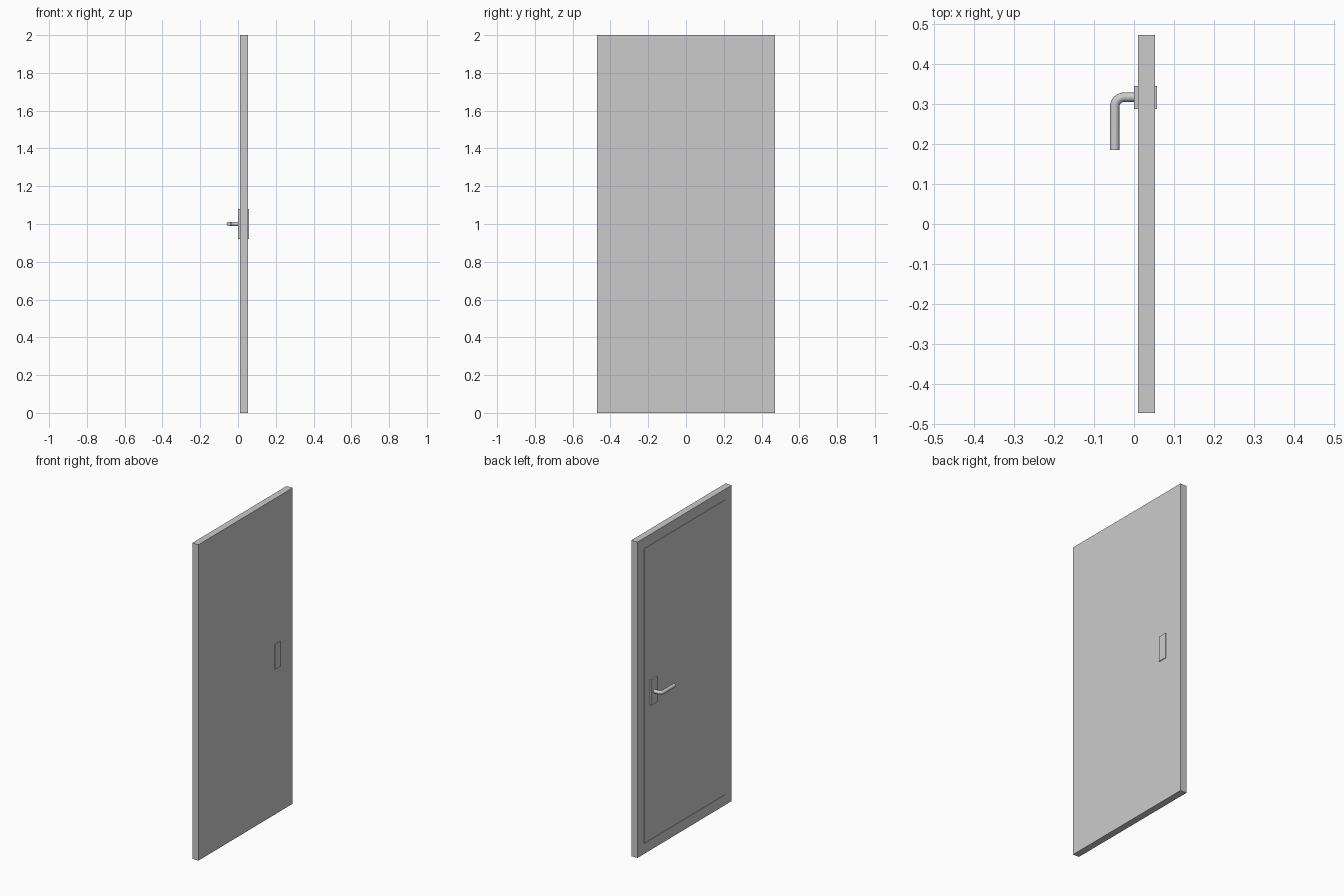
import bpy, bmesh, math

if "Cube" in bpy.data.objects:
    bpy.data.objects.remove(bpy.data.objects["Cube"])


def box(name, lo, hi):
    """Axis-aligned box between two corners."""
    bm = bmesh.new()
    bmesh.ops.create_cube(bm, size=1)
    for v in bm.verts:
        v.co = [(a + b) / 2 + c * (b - a) for a, b, c in zip(lo, hi, v.co)]
    me = bpy.data.meshes.new(name)
    bm.to_mesh(me)
    bm.free()
    ob = bpy.data.objects.new(name, me)
    bpy.context.collection.objects.link(ob)
    return ob


# Door leaf
W, X0, X1 = 0.4715, 0.01, 0.053
leaf = box("door_leaf", (X0, -W, 0), (X1, W, 2))

# Fine U-shaped groove in the handle-side face
inset, gw, depth = 0.065, 0.004, 0.003
ya, yb, za, zb = -W + inset, W - inset, inset, 2 - inset
outline = [(ya, za), (yb, za), (yb, zb), (ya, zb),
           (ya, zb - gw), (yb - gw, zb - gw), (yb - gw, za + gw), (ya, za + gw)]
bm = bmesh.new()
face = bm.faces.new([bm.verts.new((X0 - 0.01, y, z)) for y, z in outline])
ext = bmesh.ops.extrude_face_region(bm, geom=[face])
for v in ext["geom"]:
    if isinstance(v, bmesh.types.BMVert):
        v.co.x = X0 + depth
bmesh.ops.recalc_face_normals(bm, faces=bm.faces)
me = bpy.data.meshes.new("groove_cutter")
bm.to_mesh(me)
bm.free()
cutter = bpy.data.objects.new("groove_cutter", me)
bpy.context.collection.objects.link(cutter)
mod = leaf.modifiers.new("groove", "BOOLEAN")
mod.operation, mod.solver, mod.object = "DIFFERENCE", "EXACT", cutter
bpy.context.view_layer.objects.active = leaf
leaf.select_set(True)
bpy.ops.object.modifier_apply(modifier=mod.name)
bpy.data.objects.remove(cutter)

# Lock plates on both faces
box("handle_plate", (0.0, 0.287, 0.92), (X0, 0.345, 1.08))
box("back_plate", (X1, 0.287, 0.92), (0.058, 0.345, 1.08))

# Lever handle: round bar swept along a bent path
r, bend, hx, hy = 0.0118, 0.024, -0.0482, 0.3165
path = [(0.003, hy)]
for i in range(9):
    a = math.pi / 2 * (1 + i / 8)
    path.append((hx + bend + bend * math.cos(a), hy - bend + bend * math.sin(a)))
path.append((hx, 0.185))
curve = bpy.data.curves.new("lever_handle", "CURVE")
curve.dimensions = "3D"
curve.bevel_depth, curve.bevel_resolution, curve.use_fill_caps = r, 6, True
spline = curve.splines.new("POLY")
spline.points.add(len(path) - 1)
for p, (x, y) in zip(spline.points, path):
    p.co = (x, y, 1.0, 1)
lever = bpy.data.objects.new("lever_handle", curve)
bpy.context.collection.objects.link(lever)
bpy.ops.object.select_all(action="DESELECT")
lever.select_set(True)
bpy.context.view_layer.objects.active = lever
bpy.ops.object.convert(target="MESH")
bpy.ops.object.shade_smooth_by_angle(angle=math.radians(35))
